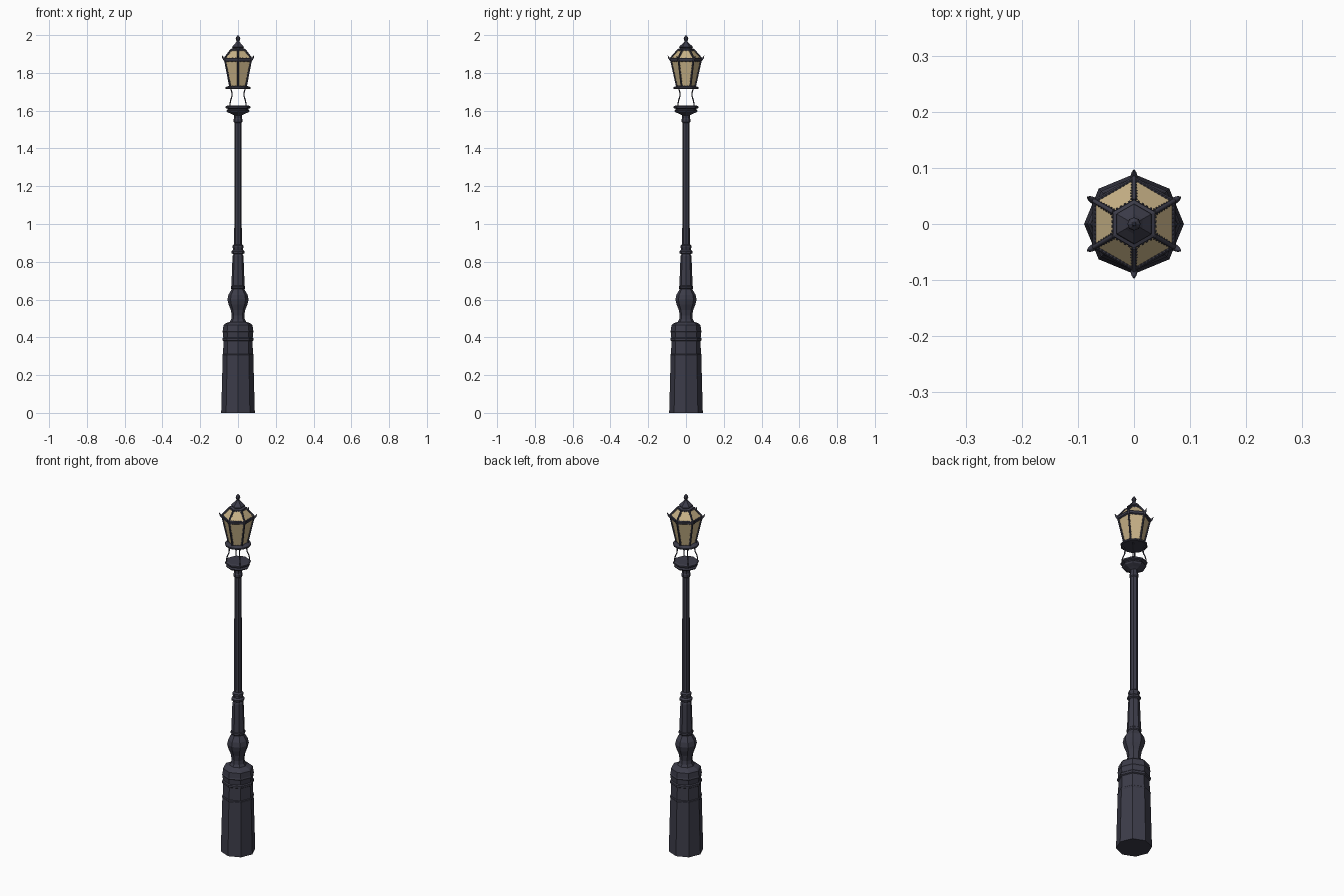
import bpy, bmesh, math
from mathutils import Vector

if "Cube" in bpy.data.objects:
    bpy.data.objects.remove(bpy.data.objects["Cube"])

def material(name, rgb):
    m = bpy.data.materials.new(name)
    m.diffuse_color = (*rgb, 1)
    m.use_nodes = True
    m.node_tree.nodes["Principled BSDF"].inputs["Base Color"].default_value = m.diffuse_color
    return m

IRON = material("dark iron", (0.045, 0.045, 0.066))
GLASS = material("amber glass", (0.58, 0.45, 0.245))

def finish(bm, name):
    me = bpy.data.meshes.new(name)
    bm.to_mesh(me)
    bm.free()
    me.materials.append(IRON)
    me.materials.append(GLASS)
    ob = bpy.data.objects.new(name, me)
    bpy.context.collection.objects.link(ob)
    return ob

def ring(bm, r, z, n, off):
    return [bm.verts.new((r * math.cos(off + i * math.tau / n),
                          r * math.sin(off + i * math.tau / n), z)) for i in range(n)]

def lathe(name, profile, n=8, off=0.0):
    """Faceted turned part from (radius, height) pairs, capped at both ends."""
    bm = bmesh.new()
    rings = [ring(bm, r, z, n, off) for r, z in profile]
    for a, b in zip(rings, rings[1:]):
        for i in range(n):
            j = (i + 1) % n
            bm.faces.new((a[i], a[j], b[j], b[i]))
    bm.faces.new(rings[0][::-1])
    bm.faces.new(rings[-1])
    return finish(bm, name)

def rod(name, points, r, taper=None):
    """Thin bar swept along points."""
    cu = bpy.data.curves.new(name, 'CURVE')
    cu.dimensions = '3D'
    cu.bevel_depth = r
    cu.bevel_resolution = 1
    cu.use_fill_caps = True
    sp = cu.splines.new('POLY')
    sp.points.add(len(points) - 1)
    for i, p in enumerate(points):
        sp.points[i].co = (*p, 1)
        sp.points[i].radius = taper[i] if taper else 1
    cu.materials.append(IRON)
    ob = bpy.data.objects.new(name, cu)
    bpy.context.collection.objects.link(ob)

def polar(r, a, z):
    return Vector((r * math.cos(a), r * math.sin(a), z))

HEX = math.pi / 2   # lantern corners lie on the y axis

# Octagonal pedestal with banded top
lathe("pedestal", [(0.089, 0), (0.081, 0.30), (0.083, 0.303), (0.083, 0.309), (0.079, 0.312),
                   (0.077, 0.38), (0.083, 0.384), (0.083, 0.395), (0.078, 0.40),
                   (0.080, 0.425), (0.083, 0.43), (0.080, 0.437), (0.077, 0.465),
                   (0.070, 0.472), (0.045, 0.482)])
# Bulb-shaped shaft foot
lathe("bulb", [(0.046, 0.478), (0.036, 0.495), (0.033, 0.515), (0.038, 0.545), (0.050, 0.575),
               (0.056, 0.60), (0.051, 0.625), (0.036, 0.65), (0.034, 0.655),
               (0.038, 0.66), (0.038, 0.67), (0.033, 0.675)])
lathe("lower_column", [(0.035, 0.67), (0.034, 0.70), (0.029, 0.83), (0.025, 0.84),
                       (0.034, 0.845), (0.035, 0.855), (0.026, 0.863), (0.026, 0.87),
                       (0.029, 0.875), (0.029, 0.885), (0.019, 0.893)])
lathe("pole", [(0.020, 0.88), (0.019, 1.56)])
# Capital under the lantern
lathe("capital", [(0.019, 1.535), (0.023, 1.54), (0.023, 1.555), (0.020, 1.56), (0.021, 1.575),
                  (0.036, 1.583), (0.056, 1.592), (0.062, 1.60), (0.055, 1.606), (0.055, 1.61),
                  (0.066, 1.614), (0.066, 1.622), (0.058, 1.627)])

# Curved rods carrying the lantern
for k in range(4):
    a = math.pi / 4 + k * math.pi / 2
    rod("support_rod_%d" % k, [polar(r, a, z) for r, z in
        [(0.058, 1.62), (0.060, 1.635), (0.055, 1.655), (0.046, 1.675),
         (0.045, 1.695), (0.052, 1.712), (0.055, 1.722)]], 0.0032)

lathe("lantern_floor", [(0.063, 1.714), (0.067, 1.717), (0.067, 1.724), (0.050, 1.73)], 12)

def glazed(name, r0, z0, r1, z1, border):
    """Hexagonal frustum with recessed glass panes and beaded pane edges."""
    bm = bmesh.new()
    a, b = ring(bm, r0, z0, 6, HEX), ring(bm, r1, z1, 6, HEX)
    panes = [bm.faces.new((a[i], a[(i + 1) % 6], b[(i + 1) % 6], b[i])) for i in range(6)]
    bm.faces.new(a[::-1])
    bm.faces.new(b)
    bm.normal_update()
    bmesh.ops.inset_individual(bm, faces=panes, thickness=border, depth=-0.002)
    beads = []
    for f in panes:
        f.material_index = 1
        vs = [v.co.copy() for v in f.verts]
        for p, q in zip(vs, vs[1:] + vs[:1]):
            n = max(2, int((q - p).length / 0.007))
            beads += [p.lerp(q, (i + 0.5) / n) for i in range(n)]
    ob = finish(bm, name)
    bm = bmesh.new()
    for p in beads:
        res = bmesh.ops.create_icosphere(bm, subdivisions=1, radius=0.0026)
        bmesh.ops.translate(bm, verts=res['verts'], vec=p)
    finish(bm, name + "_beading")
    return ob

glazed("lantern_body", 0.049, 1.725, 0.080, 1.865, 0.0065)
glazed("lantern_roof", 0.084, 1.876, 0.042, 1.924, 0.007)
lathe("lantern_rim", [(0.078, 1.860), (0.084, 1.864), (0.085, 1.875), (0.082, 1.879)], 6, HEX)

# Corner bars, roof ribs and upturned corner horns
for k in range(6):
    a = HEX + k * math.tau / 6
    rod("corner_bar_%d" % k, [polar(0.049, a, 1.726), polar(0.080, a, 1.865)], 0.004)
    rod("roof_rib_%d" % k, [polar(0.083, a, 1.877), polar(0.042, a, 1.924)], 0.004)
    rod("corner_horn_%d" % k, [polar(0.078, a, 1.864), polar(0.086, a, 1.874),
                               polar(0.092, a, 1.881), polar(0.096, a, 1.891)],
        0.006, [1, 1, 0.7, 0.15])

# Hexagonal cap and ball finial
lathe("roof_cap", [(0.043, 1.920), (0.043, 1.926), (0.031, 1.931), (0.036, 1.936), (0.034, 1.941),
                   (0.018, 1.955), (0.009, 1.965), (0.007, 1.972)], 6, HEX)
lathe("finial", [(0.006, 1.966), (0.010, 1.974), (0.012, 1.981), (0.010, 1.989),
                 (0.005, 1.994), (0.002, 2.0)], 8)
